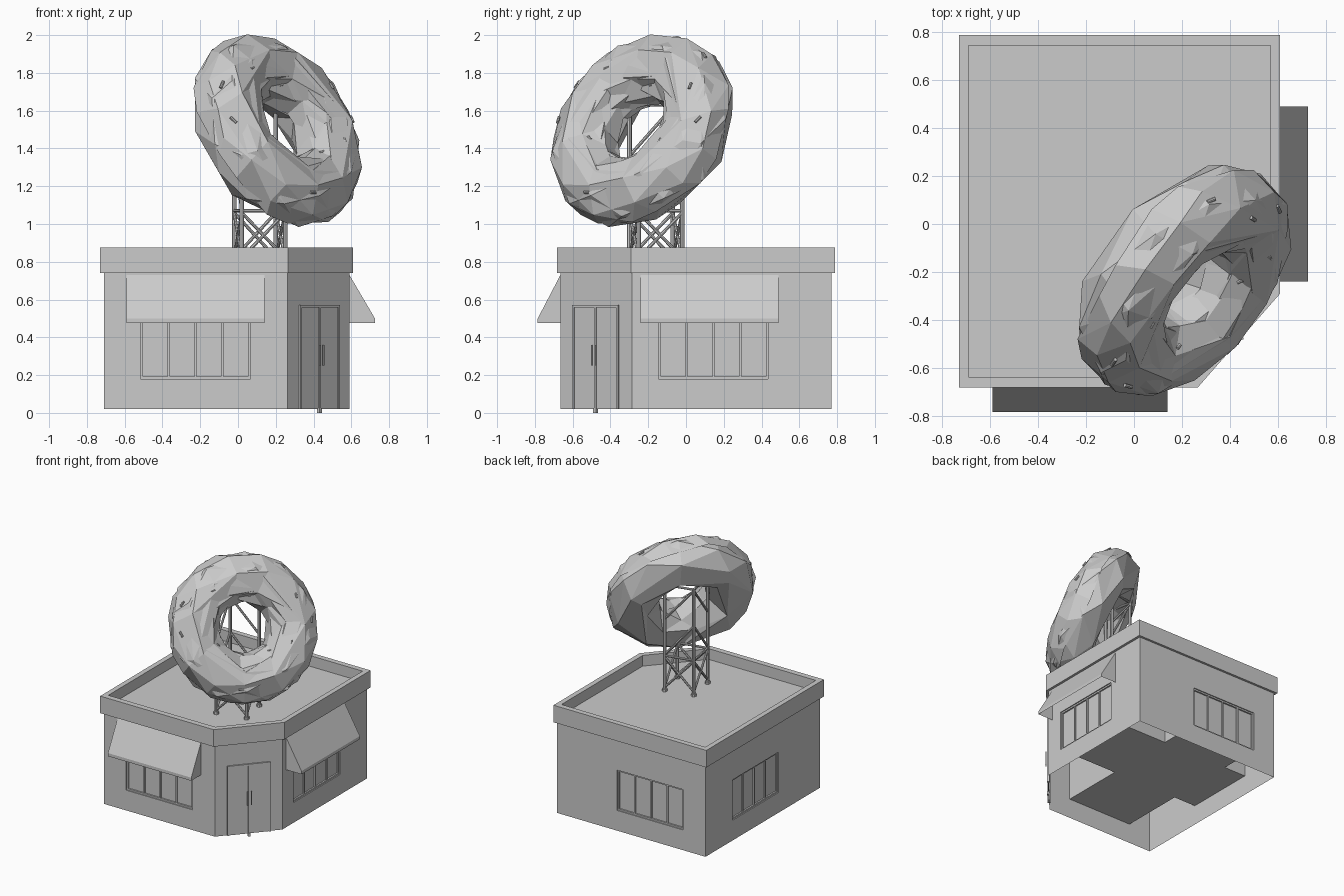
import bpy, bmesh, math, random
from mathutils import Matrix, Vector

if "Cube" in bpy.data.objects:
    bpy.data.objects.remove(bpy.data.objects["Cube"])

random.seed(4)


def finish(name, bm, recalc=True):
    if recalc:
        bmesh.ops.recalc_face_normals(bm, faces=bm.faces)
    me = bpy.data.meshes.new(name)
    bm.to_mesh(me)
    bm.free()
    ob = bpy.data.objects.new(name, me)
    bpy.context.collection.objects.link(ob)
    return ob


def prism(name, pts, z0, z1):
    bm = bmesh.new()
    f = bm.faces.new([bm.verts.new((x, y, z0)) for x, y in pts])
    ext = bmesh.ops.extrude_face_region(bm, geom=[f], use_keep_orig=True)["geom"]
    bmesh.ops.translate(bm, vec=(0, 0, z1 - z0),
                        verts=[v for v in ext if isinstance(v, bmesh.types.BMVert)])
    return finish(name, bm)


def add_box(bm, lo, hi, m=Matrix()):
    lo, hi = Vector(lo), Vector(hi)
    bmesh.ops.create_cube(bm, size=1, matrix=m @ Matrix.Translation((lo + hi) / 2)
                          @ Matrix.Diagonal((*(hi - lo), 1)))


def add_bar(bm, a, b, r):
    a, b = Vector(a), Vector(b)
    d = b - a
    m = Matrix.Translation((a + b) / 2) @ d.to_track_quat('Z', 'Y').to_matrix().to_4x4()
    bmesh.ops.create_cone(bm, cap_ends=True, segments=8, radius1=r, radius2=r,
                          depth=d.length, matrix=m)


# building body: corner-cut block, hollow window tunnels, open underside
foot = [(-.71, -.665), (.262, -.665), (.59, -.287), (.59, .77), (-.71, .77)]
body = prism("building_body", foot, .02, .79)
X0, X1, Y0, Y1, WZ0, WZ1 = -.515, .065, -.145, .435, .18, .50
cross = [(X0, -2), (X1, -2), (X1, Y0), (2, Y0), (2, Y1), (X1, Y1),
         (X1, 2), (X0, 2), (X0, Y1), (-2, Y1), (-2, Y0), (X0, Y0)]
cutter = prism("window_cutter", cross, WZ0, WZ1)
cutter.hide_render = True
mod = body.modifiers.new("windows", 'BOOLEAN')
mod.object, mod.operation, mod.solver = cutter, 'DIFFERENCE', 'EXACT'
bpy.context.view_layer.objects.active = body
bpy.ops.object.modifier_apply(modifier=mod.name)
bpy.data.objects.remove(cutter)
bm = bmesh.new()
bm.from_mesh(body.data)
bmesh.ops.delete(bm, geom=[f for f in bm.faces if f.calc_center_median().z < .03], context='FACES')
bm.to_mesh(body.data)
bm.free()

# parapet ring
outer = [(-.73, -.683), (.265, -.683), (.61, -.29), (.61, .788), (-.73, .788)]
inner = [(-.69, -.638), (.247, -.638), (.57, -.272), (.57, .745), (-.69, .745)]
bm = bmesh.new()
rings = [[bm.verts.new((x, y, z)) for x, y in p]
         for p, z in ((outer, .74), (outer, .875), (inner, .875), (inner, .74))]
for k in range(4):
    for i in range(5):
        j = (i + 1) % 5
        n = (k + 1) % 4
        bm.faces.new((rings[k][i], rings[k][j], rings[n][j], rings[n][i]))
finish("parapet", bm)


# wall frames: local x runs along the wall, local -y points outward
def wall(x, y, deg):
    return Matrix.Translation((x, y, 0)) @ Matrix.Rotation(math.radians(deg), 4, 'Z')


walls = {"front": wall(-.225, -.665, 0), "right": wall(.59, .145, 90),
         "back": wall(-.225, .77, 180), "left": wall(-.71, .145, -90)}

# four-pane windows
for side, m in walls.items():
    bm = bmesh.new()
    for z in (WZ0, WZ1 - .012):
        add_box(bm, (-.29, .008, z), (.29, .03, z + .012), m)
    for i in range(5):
        x = -.284 + i * .142
        add_box(bm, (x - .006, .01, WZ0), (x + .006, .028, WZ1), m)
    finish(side + "_window_frame", bm)
    bm = bmesh.new()
    add_box(bm, (-.29, .02, WZ0), (.29, .024, WZ1), m)
    finish(side + "_window_glass", bm)

# awnings: sloped sheet, short valance, triangular cheeks, open below
for side, shift in (("front", 0), ("right", -.02)):
    bm = bmesh.new()
    prof = [(0, .73), (-.12 if side == "front" else -.135, .50)]
    prof += [(prof[1][0], .475), (0, .475)]
    a, b = [[bm.verts.new(walls[side] @ Vector((x + shift, y, z))) for y, z in prof]
            for x in (-.365, .365)]
    for i in range(2):
        bm.faces.new((a[i], a[i + 1], b[i + 1], b[i]))
    bm.faces.new(a)
    bm.faces.new(b)
    finish(side + "_awning", bm)

# double door on the cut corner
dm = wall(.428, -.475, math.degrees(math.atan2(.378, .328)))
bm = bmesh.new()
for x in (-.16, -.006, .148):
    add_box(bm, (x, -.01, .02), (x + .012, .01, .57), dm)
add_box(bm, (-.16, -.01, .558), (.16, .01, .57), dm)
add_box(bm, (-.01, -.014, 0), (.01, .004, .025), dm)
finish("door_frame", bm)
bm = bmesh.new()
add_box(bm, (-.15, -.004, .02), (.15, .004, .56), dm)
finish("door_leaves", bm)
bm = bmesh.new()
for x in (-.014, .014):
    add_bar(bm, dm @ Vector((x, -.02, .25)), dm @ Vector((x, -.02, .36)), .005)
finish("door_handles", bm)

# sign tower: legs, rails and braces
legs = [(.25, -.25), (.20, -.02), (-.02, -.07), (.02, -.30)]
tops = [1.18, 1.64, 1.64, 1.64]
bm = bmesh.new()
P = lambda i, z: (*legs[i % 4], z)
for i in range(4):
    add_bar(bm, P(i, .79), P(i, tops[i]), .013)
    add_bar(bm, P(i, .785), P(i, .81), .02)
    add_bar(bm, P(i, .82), P(i + 1, 1.06), .009)
    add_bar(bm, P(i + 1, .82), P(i, 1.06), .009)
    add_bar(bm, P(i, 1.07), P(i + 1, 1.07), .009)
for i in (1, 3):
    add_bar(bm, P(i, 1.63), P(2, 1.63), .009)
    add_bar(bm, P(i, 1.08), P(2, 1.34), .009)
    add_bar(bm, P(i, 1.36), P(2, 1.62), .009)
finish("sign_tower", bm)

# ring-shaped pastry tilted toward the corner
n = Vector((.68, -.57, .46)).normalized()
ring_m = Matrix.Translation((.203, -.23, 1.492)) @ n.to_track_quat('Z', 'Y').to_matrix().to_4x4()
R = .368


def ring_point(u, v, r):
    return ring_m @ Vector(((R + r * math.cos(v)) * math.cos(u),
                            (R + r * math.cos(v)) * math.sin(u), r * math.sin(v)))


def torus_band(name, r, nu, nv, v0, v1, ratio, wave=0):
    closed = v1 - v0 > 6.2
    bm = bmesh.new()
    cols = []
    for i in range(nu):
        u = math.tau * i / nu
        a, b = v0 + wave * math.sin(4 * u), v1 - wave * math.sin(3 * u)
        cols.append([bm.verts.new(ring_point(u, a + (b - a) * j / nv, r))
                     for j in range(nv if closed else nv + 1)])
    for i in range(nu):
        c, d = cols[i], cols[(i + 1) % nu]
        for j in range(nv):
            k = (j + 1) % len(c)
            bm.faces.new((c[j], d[j], d[k], c[k]))
    ob = finish(name, bm)
    ob.modifiers.new("facet", 'DECIMATE').ratio = ratio
    return ob


torus_band("ring_dough", .178, 24, 12, 0, math.tau, .24)
torus_band("ring_icing", .183, 24, 8, -.15, math.pi + .15, .30, .15)

# sprinkles, nearly buried in the icing
bm = bmesh.new()
for i in range(14):
    u = math.tau * i / 14
    v = random.uniform(.3, 2.7)
    t = random.uniform(-.06, .06)
    add_bar(bm, ring_point(u - .04, v - t, .176), ring_point(u + .04, v + t, .176), .008)
finish("sprinkles", bm)
